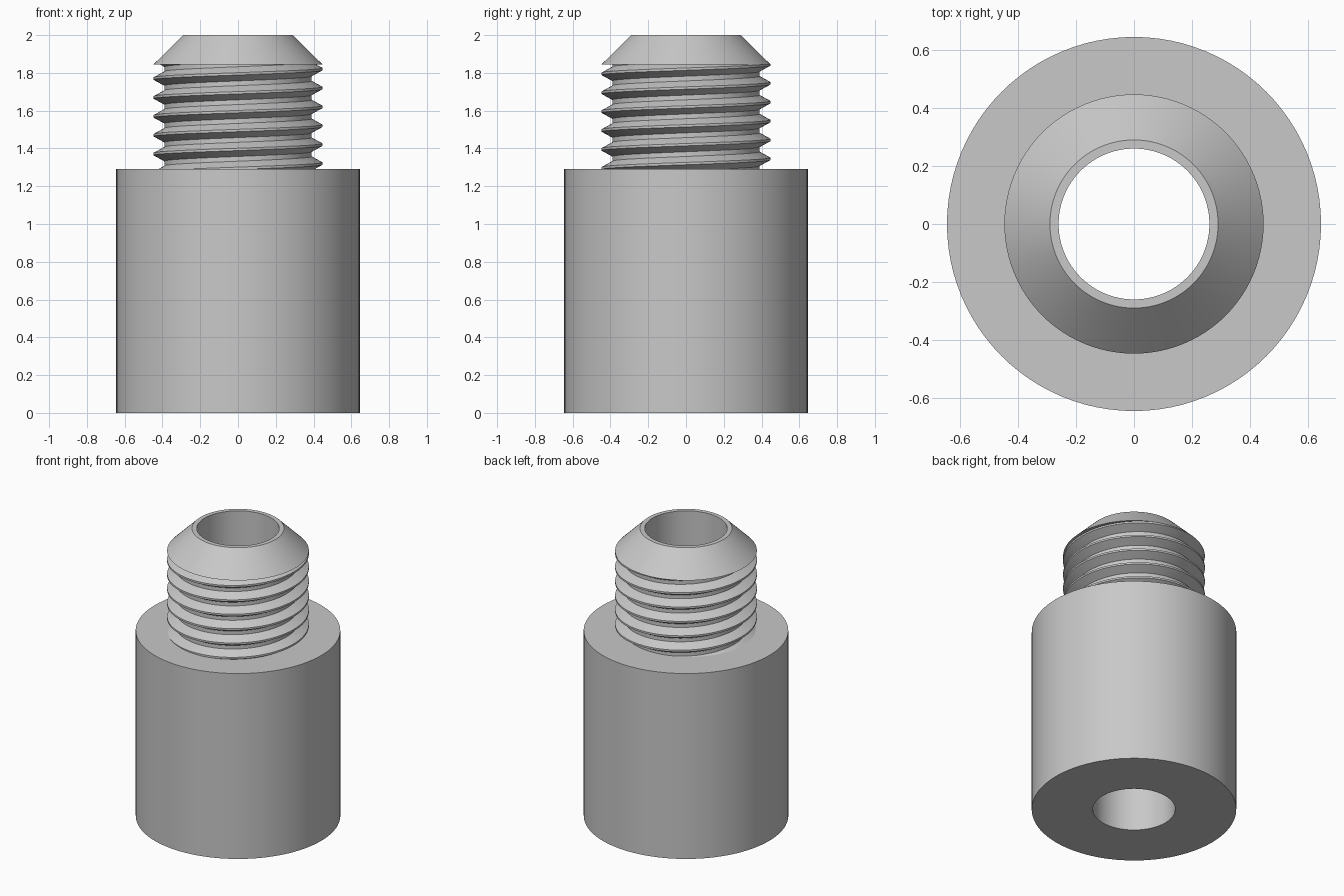
import bpy, bmesh, math

if "Cube" in bpy.data.objects:
    bpy.data.objects.remove(bpy.data.objects["Cube"], do_unlink=True)

SEG = 96
BORE, BODY_R, ROOT, CREST = 0.26, 0.645, 0.39, 0.447
SHOULDER, NOSE, TOP, PITCH = 1.29, 1.845, 2.0, 0.1

# Plain grey metal
metal = bpy.data.materials.new("grey_metal")
metal.use_nodes = True
grey = (0.58, 0.58, 0.58, 1)
metal.diffuse_color = grey
metal.node_tree.nodes["Principled BSDF"].inputs["Base Color"].default_value = grey


def sweep(name, profile, turns=1, pitch=0, clip=None):
    """Turn an (r, z) profile around z, rising by pitch each turn."""
    bm = bmesh.new()
    rows = []
    steps = SEG * turns
    for j in range(steps + 1):
        a = math.tau * j / SEG
        rows.append([bm.verts.new((r * math.cos(a), r * math.sin(a), z + pitch * j / SEG))
                     for r, z in profile])
    for p, q in zip(rows, rows[1:]):
        for i in range(len(profile) - 1):
            bm.faces.new((p[i], q[i], q[i + 1], p[i + 1]))
    bmesh.ops.remove_doubles(bm, verts=bm.verts, dist=1e-5)
    if clip:
        for z, side in zip(clip, (-1, 1)):
            bmesh.ops.bisect_plane(bm, geom=bm.verts[:] + bm.edges[:] + bm.faces[:],
                                   plane_co=(0, 0, z), plane_no=(0, 0, side), clear_outer=True)
    mesh = bpy.data.meshes.new(name)
    bm.to_mesh(mesh)
    bm.free()
    obj = bpy.data.objects.new(name, mesh)
    bpy.context.collection.objects.link(obj)
    mesh.materials.append(metal)
    bpy.ops.object.select_all(action='DESELECT')
    obj.select_set(True)
    bpy.context.view_layer.objects.active = obj
    bpy.ops.object.shade_smooth_by_angle(angle=math.radians(30))
    return obj


# Wide cylindrical body
sweep("body", [(BORE, 0), (BODY_R, 0), (BODY_R, SHOULDER), (ROOT - 0.01, SHOULDER)])

# Conical nose with a flat underside and narrow rim
sweep("nose", [(ROOT - 0.01, NOSE), (CREST, NOSE), (0.29, TOP), (BORE, TOP)])

# Through hole
sweep("bore", [(BORE, TOP), (BORE, 0)])

# Right-handed thread, trimmed at the shoulder and the nose
start = 1.82 - 7 * PITCH
flat, flank = PITCH / 16, PITCH * 3 / 8
sweep("thread", [(ROOT, start - PITCH / 2), (ROOT, start - flank), (CREST, start - flat),
                 (CREST, start + flat), (ROOT, start + flank), (ROOT, start + PITCH / 2)],
      turns=9, pitch=PITCH, clip=(SHOULDER, NOSE))
